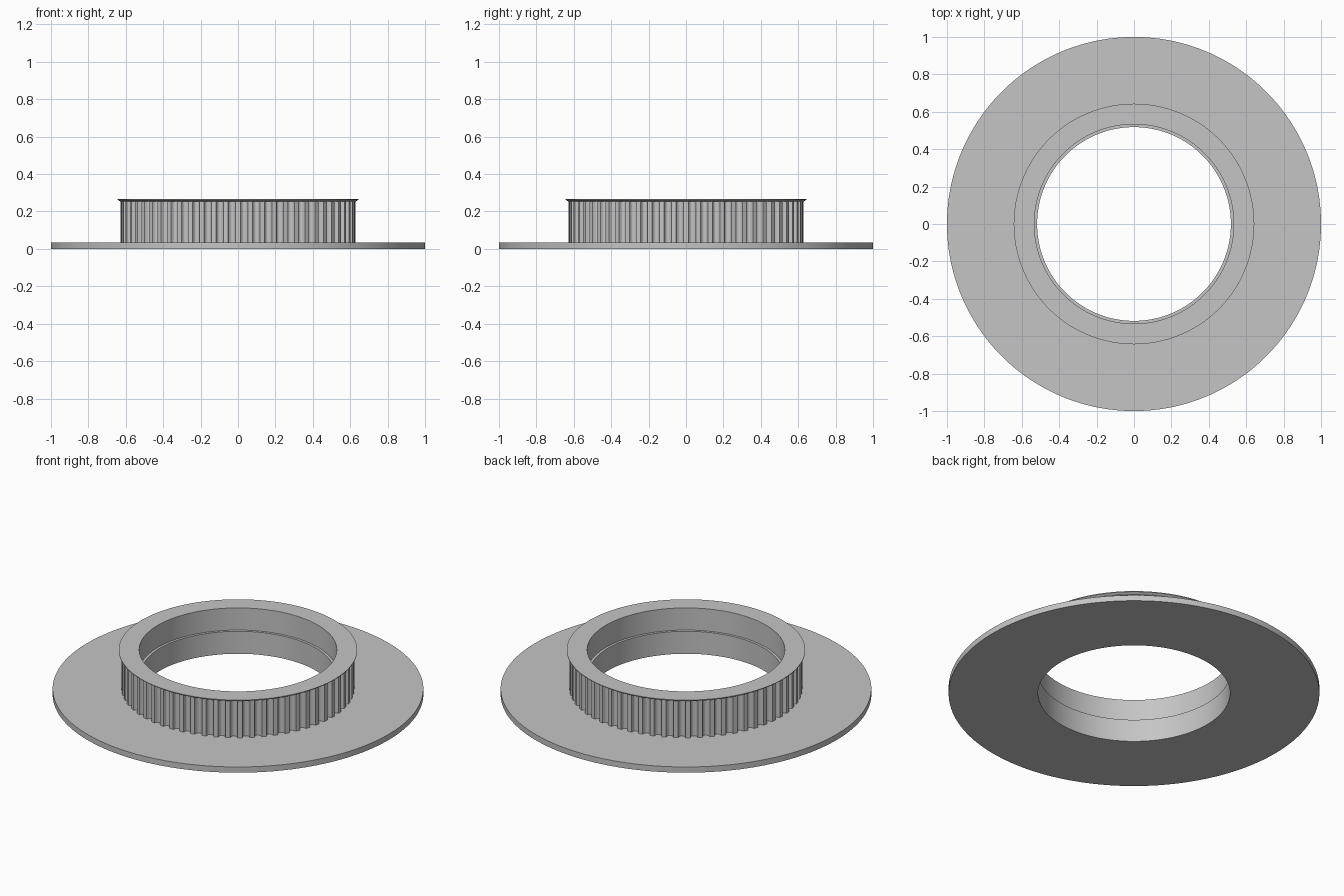
import bpy
import bmesh
from math import cos, sin, pi, sqrt, radians

cube = bpy.data.objects.get("Cube")
if cube:
    bpy.data.objects.remove(cube, do_unlink=True)

SEGMENTS = 180
TEETH = 60
FLANGE_TOP, RIM_BOTTOM, TOP = 0.034, 0.254, 0.266
TIP_RADIUS, GROOVE_DEPTH = 0.628, 0.025

grey = bpy.data.materials.new("plain grey")
grey.use_nodes = True
grey.diffuse_color = (0.56, 0.56, 0.56, 1)
grey.node_tree.nodes["Principled BSDF"].inputs["Base Color"].default_value = grey.diffuse_color


def finish(bm, name):
    """Turn the bmesh into a shaded, coloured object."""
    bmesh.ops.recalc_face_normals(bm, faces=bm.faces)
    mesh = bpy.data.meshes.new(name)
    bm.to_mesh(mesh)
    bm.free()
    mesh.materials.append(grey)
    obj = bpy.data.objects.new(name, mesh)
    bpy.context.collection.objects.link(obj)
    bpy.ops.object.select_all(action="DESELECT")
    obj.select_set(True)
    bpy.context.view_layer.objects.active = obj
    bpy.ops.object.shade_smooth_by_angle(angle=radians(25))
    return obj


def bridge(bm, loop_a, loop_b):
    """Join two closed vertex loops with quads."""
    n = len(loop_a)
    for i in range(n):
        j = (i + 1) % n
        bm.faces.new((loop_a[i], loop_a[j], loop_b[j], loop_b[i]))


def ring(bm, polar, z):
    return [bm.verts.new((r * cos(a), r * sin(a), z)) for r, a in polar]


# Body: wide flange, core, flared top rim and stepped bore in one closed lathe
profile = [
    (0.518, 0), (1, 0), (1, FLANGE_TOP), (0.595, FLANGE_TOP),
    (0.595, RIM_BOTTOM), (0.63, RIM_BOTTOM), (0.643, TOP - 0.004), (0.643, TOP),
    (0.533, TOP), (0.533, 0.134), (0.518, 0.134),
]
bm = bmesh.new()
rings = [ring(bm, [(r, 2 * pi * i / SEGMENTS) for i in range(SEGMENTS)], z)
         for r, z in profile]
for k, loop in enumerate(rings):
    bridge(bm, loop, rings[(k + 1) % len(rings)])
finish(bm, "pulley_body")

# Toothed band: rounded grooves between lands, sealed by the flange and rim
pitch = 2 * pi / TEETH
outline = []
for tooth in range(TEETH):
    for step in range(-4, 5):
        u = step / 4
        outline.append((TIP_RADIUS - GROOVE_DEPTH * sqrt(1 - u * u),
                        pitch * (tooth + 0.5 + 0.31 * u)))
bm = bmesh.new()
bridge(bm, ring(bm, outline, FLANGE_TOP), ring(bm, outline, RIM_BOTTOM))
finish(bm, "toothed_band")
